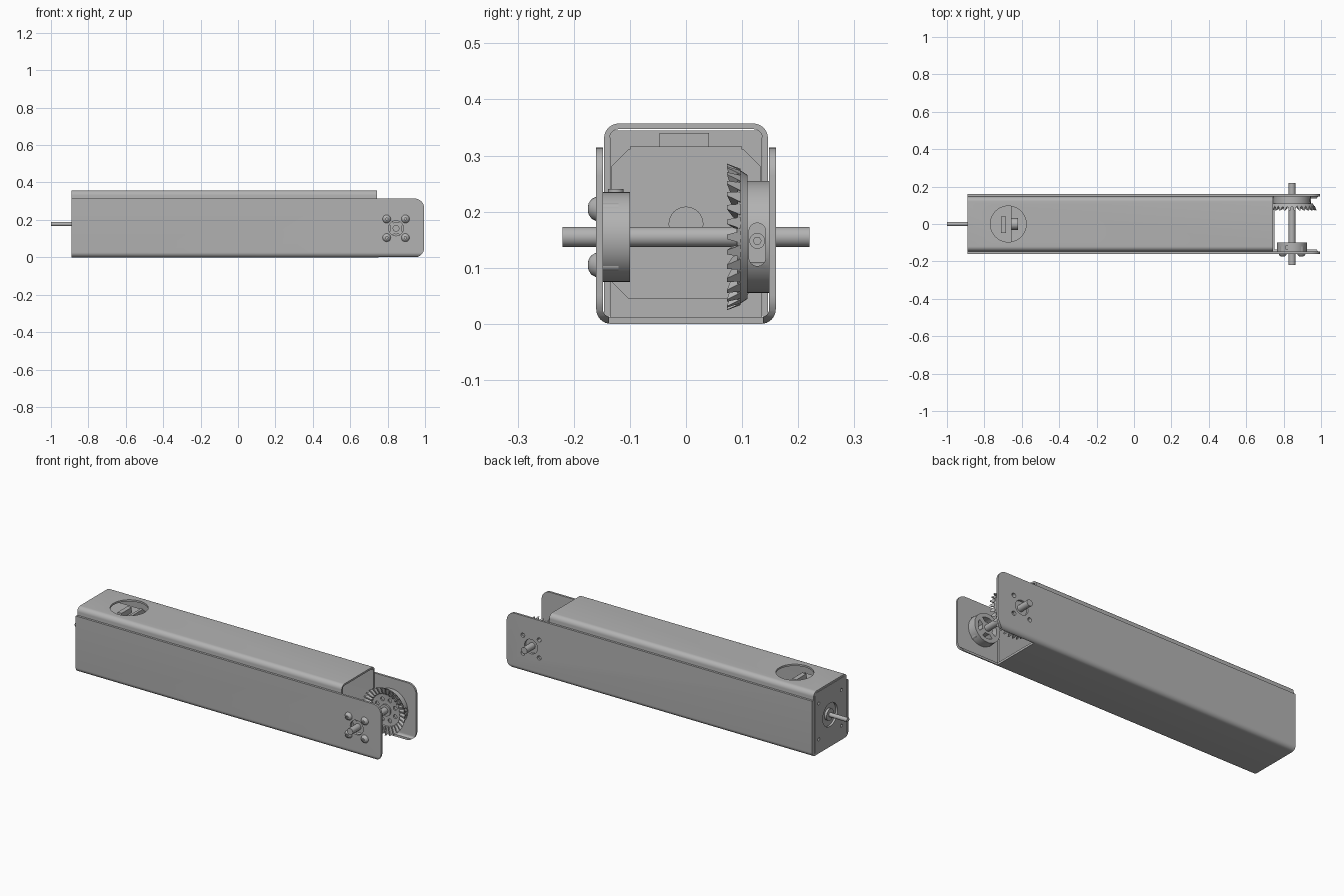
import bpy, bmesh
from math import sin, cos, pi
from mathutils import Vector

old = bpy.data.objects.get("Cube")
if old:
    bpy.data.objects.remove(old)

metal = bpy.data.materials.new("grey metal")
metal.use_nodes = True
GREY = (0.45, 0.45, 0.45, 1)
metal.diffuse_color = GREY
metal.node_tree.nodes["Principled BSDF"].inputs["Base Color"].default_value = GREY

AX, AZ = 0.845, 0.155    # output axle position
MZ = 0.178               # motor shaft height
BACK, TUBE_END = -0.89, 0.742


def finish(bm, name):
    bmesh.ops.remove_doubles(bm, verts=bm.verts, dist=1e-5)
    bmesh.ops.recalc_face_normals(bm, faces=bm.faces)
    mesh = bpy.data.meshes.new(name)
    bm.to_mesh(mesh)
    bm.free()
    obj = bpy.data.objects.new(name, mesh)
    bpy.context.collection.objects.link(obj)
    mesh.materials.append(metal)
    return obj


def prism(name, points, axis, lo, hi):
    """Extrude a flat outline along x, y or z."""
    place = {"x": lambda a, b: (lo, a, b),
             "y": lambda a, b: (a, lo, b),
             "z": lambda a, b: (a, b, lo)}[axis]
    bm = bmesh.new()
    face = bm.faces.new([bm.verts.new(place(a, b)) for a, b in points])
    ext = bmesh.ops.extrude_face_region(bm, geom=[face])
    step = Vector([(hi - lo) * (axis == k) for k in "xyz"])
    bmesh.ops.translate(bm, vec=step,
                        verts=[g for g in ext["geom"] if isinstance(g, bmesh.types.BMVert)])
    return finish(bm, name)


def arc(cx, cy, r, start, end, n=8):
    return [(cx + r * cos(start + (end - start) * i / n),
             cy + r * sin(start + (end - start) * i / n)) for i in range(n + 1)]


def rod(name, axis, a, b, r, lo, hi, n=32):
    return prism(name, arc(a, b, r, 0, 2 * pi, n)[:-1], axis, lo, hi)


def box(name, x, y, z):
    return prism(name, [(x[0], y[0]), (x[1], y[0]), (x[1], y[1]), (x[0], y[1])], "z", *z)


def lathe(name, profile, x, z, steps=48):
    """Revolve (radius, y) points about an axis parallel to y."""
    bm = bmesh.new()
    vs = [bm.verts.new((x + r, y, z)) for r, y in profile]
    es = [bm.edges.new((vs[i], vs[i - 1])) for i in range(len(vs))]
    bmesh.ops.spin(bm, geom=vs + es, cent=(x, 0, z), axis=(0, 1, 0),
                   angle=2 * pi, steps=steps)
    return finish(bm, name)


def cut(obj, *cutters):
    for c in cutters:
        c.hide_render = True
        m = obj.modifiers.new("cut", "BOOLEAN")
        m.operation, m.solver, m.object = "DIFFERENCE", "EXACT", c
        bpy.context.view_layer.objects.active = obj
        bpy.ops.object.modifier_apply(modifier=m.name)
        bpy.data.objects.remove(c)
    return obj


def u_outline(w, z_open, z_closed, r, t):
    """Rounded U section; it opens towards z_open."""
    s = 1 if z_open > z_closed else -1

    def side(w, zc, r):
        right = [(w, z_open)] + [(a, zc + s * b) for a, b in arc(w - r, r, r, 0, -pi / 2)]
        return right + [(-a, b) for a, b in reversed(right)]
    return side(w, z_closed, r) + side(w - t, z_closed + s * t, r - t)[::-1]


def around(radius, count, phase=0.0):
    return [(AX + radius * cos(phase + 2 * pi * i / count),
             AZ + radius * sin(phase + 2 * pi * i / count)) for i in range(count)]


SCREWS = around(0.0707, 4, pi / 4)

# Outer channel with open fork end
outer = prism("outer_channel", u_outline(0.16, 0.314, 0, 0.026, 0.012), "x", BACK, 0.995)
END, R = 0.995, 0.05
low = [(END + 0.01, -0.01), (END - R, -0.01)] + arc(END - R, R, R, -pi / 2, 0) + [(END + 0.01, R)]
high = [(x, 0.314 - z) for x, z in low]
cut(outer, box("floor_cutter", (0.75, 1.1), (-0.137, 0.137), (-0.05, 0.05)),
    prism("low_cutter", low, "y", -0.3, 0.3), prism("high_cutter", high, "y", -0.3, 0.3),
    rod("bore_cutter", "y", AX, AZ, 0.04, -0.3, 0.3),
    *[rod("hole_cutter", "y", x, z, 0.012, -0.3, 0.3, 16) for x, z in SCREWS])

# Inner channel with round access opening
inner = prism("inner_channel", u_outline(0.146, 0.013, 0.357, 0.026, 0.01), "x", BACK, TUBE_END)
cut(inner, rod("access_cutter", "z", -0.672, 0, 0.096, 0.3, 0.4, 48))

# End plate with motor bore and mounting holes
plate = box("end_plate", (BACK, BACK + 0.012), (-0.135, 0.135), (0.012, 0.345))
cut(plate, rod("bore_cutter", "x", 0, MZ, 0.065, -1, -0.8),
    *[rod("hole_cutter", "x", y, MZ + dz, 0.009, -1, -0.8, 12)
      for y in (-0.1, 0.1) for dz in (-0.1, 0.1)])

# Motor, its connector, bosses and shaft
H, C = 0.133, 0.03
octagon = [(H, H - C), (H - C, H), (C - H, H), (-H, H - C),
           (-H, C - H), (C - H, -H), (H - C, -H), (H, C - H)]
prism("motor_body", [(a, MZ + b) for a, b in octagon], "x", BACK + 0.013, -0.655)
box("motor_connector", (-0.71, -0.685), (-0.047, 0.041), (0.305, 0.34))
box("motor_rim", (-0.67, -0.655), (-0.1, 0.1), (0.305, 0.316))
rod("motor_rear_boss", "x", 0, MZ, 0.031, -0.66, -0.62)
rod("motor_front_boss", "x", 0, MZ, 0.032, BACK, BACK + 0.02)
rod("motor_shaft", "x", 0, MZ, 0.012, -1, BACK + 0.02, 24)

# Output axle
rod("axle", "y", AX, AZ, 0.018, -0.22, 0.22)

# Front hub with pockets between the spokes, and its set screw
hub = rod("front_hub", "y", AX, AZ, 0.08, -0.148, -0.1, 48)
for k in range(4):
    mid = k * pi / 2
    pocket = arc(AX, AZ, 0.058, mid - 0.55, mid + 0.55) + \
        arc(AX, AZ, 0.032, mid + 0.4, mid - 0.4)
    cut(hub, prism("pocket_cutter", pocket, "y", -0.2, -0.05))
rod("front_set_screw", "z", AX - 0.025, -0.125, 0.014, AZ + 0.06, AZ + 0.085, 16)

# Rear hub with a slotted clamp recess
rear = rod("rear_hub", "y", AX, AZ, 0.1, 0.108, 0.148, 48)
slot = arc(0.127, 0.165, 0.015, 0, pi) + arc(0.127, 0.118, 0.015, pi, 2 * pi)
cut(rear, prism("slot_cutter", slot, "x", AX + 0.06, AX + 0.2),
    *[rod("hole_cutter", "y", x, z, 0.011, 0.05, 0.2, 16) for x, z in SCREWS])
screw = rod("rear_set_screw", "x", 0.127, 0.148, 0.014, AX + 0.01, AX + 0.1, 20)
cut(screw, rod("socket_cutter", "x", 0.127, 0.148, 0.007, AX + 0.085, AX + 0.2, 6))

# Bevel gear blank with a ring of holes
gear = lathe("bevel_gear", [(0.017, 0.098), (0.085, 0.1), (0.122, 0.092),
                            (0.11, 0.11), (0.017, 0.11)], AX, AZ, 60)
cut(gear, *[rod("hole_cutter", "y", x, z, 0.011, 0.05, 0.107, 16)
            for x, z in around(0.06, 8, pi / 8)])
rod("gear_collar", "y", AX, AZ, 0.032, 0.09, 0.105)

# Gear teeth: tapered wedges from heel to toe (radius, y, half width)
TOOTH = [(0.121, 0.097, 0.0105), (0.131, 0.073, 0.004),
         (0.092, 0.084, 0.003), (0.087, 0.102, 0.007)]
teeth = bmesh.new()
for i in range(30):
    a = 2 * pi * i / 30
    vs = [teeth.verts.new((AX + r * cos(a) - s * w * sin(a), y, AZ + r * sin(a) + s * w * cos(a)))
          for r, y, w in TOOTH for s in (-1, 1)]
    bmesh.ops.convex_hull(teeth, input=vs)
finish(teeth, "gear_teeth")

# Button-head screws on the front wall
for x, z in SCREWS:
    head = lathe("screw_head", [(0, -0.175), (0.009, -0.174), (0.017, -0.169),
                                (0.022, -0.16), (0.011, -0.16), (0.011, -0.12),
                                (0, -0.12)], x, z, 20)
    cut(head, rod("socket_cutter", "y", x, z, 0.007, -0.2, -0.166, 6))

# Smooth round surfaces, keep hard edges
for obj in bpy.context.scene.objects:
    if obj.type == "MESH":
        bpy.ops.object.select_all(action="DESELECT")
        obj.select_set(True)
        bpy.context.view_layer.objects.active = obj
        bpy.ops.object.shade_smooth_by_angle(angle=pi / 6)
